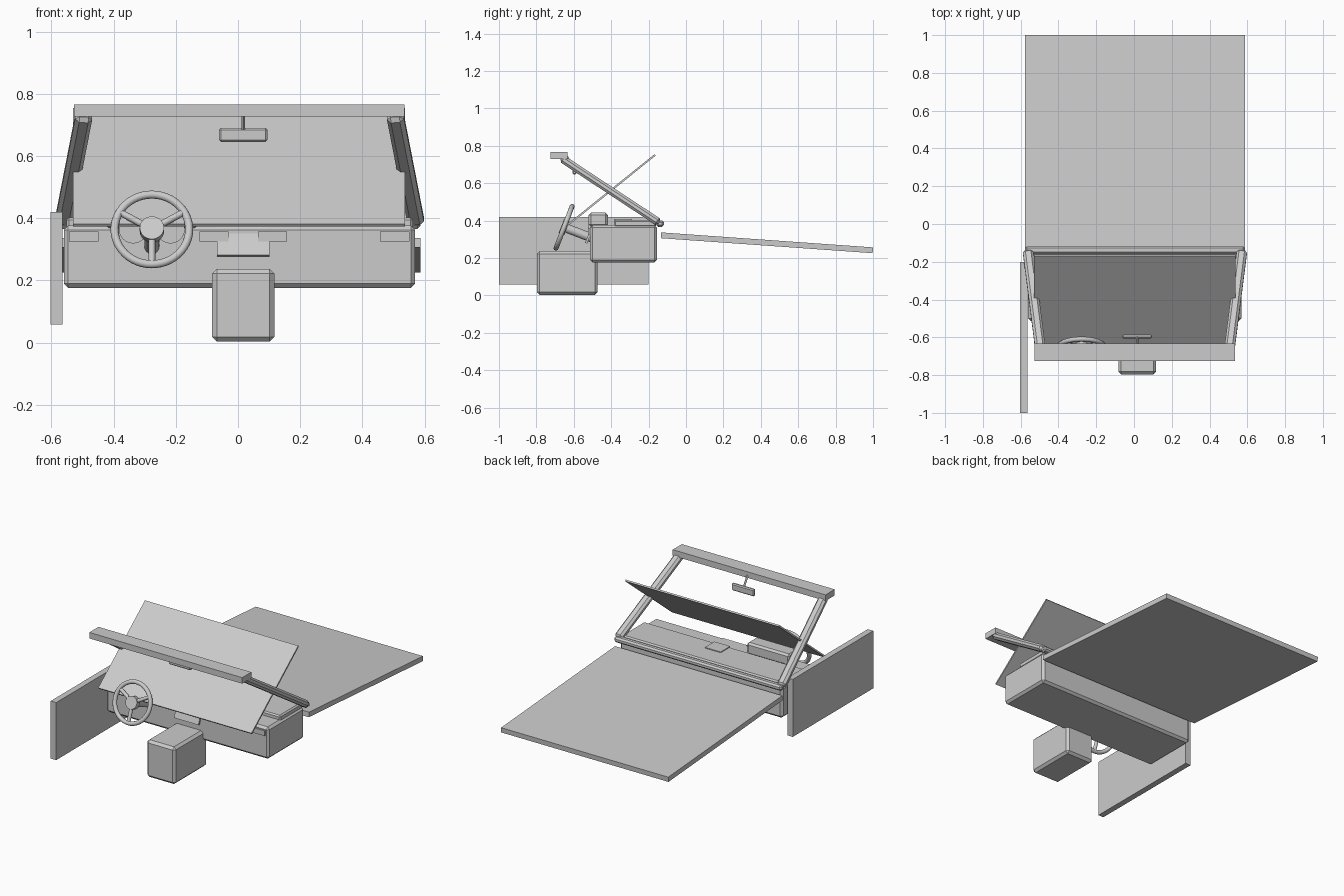
import bpy
import math
from mathutils import Vector, Matrix

if "Cube" in bpy.data.objects:
    bpy.data.objects.remove(bpy.data.objects["Cube"])

CX = 0.005    # body centre line
MX = 0.017    # console / mirror / screen centre line


def finish(ob, bevel, segments=1):
    if bevel:
        m = ob.modifiers.new("bevel", 'BEVEL')
        m.width = bevel
        m.segments = segments
        m.limit_method = 'ANGLE'
    return ob


def box(name, lo, hi, bevel=0.0):
    """Axis-aligned box from two corners."""
    lo, hi = Vector(lo), Vector(hi)
    bpy.ops.mesh.primitive_cube_add(size=1)
    ob = bpy.context.object
    ob.name = name
    ob.data.transform(Matrix.Translation((lo + hi) / 2) @ Matrix.Diagonal((*(hi - lo), 1)))
    return finish(ob, bevel)


def slab(name, x0, x1, a, b, thick, bevel=0.0):
    """Tilted plate whose mid-plane runs from a to b in (y, z)."""
    dy, dz = b[0] - a[0], b[1] - a[1]
    bpy.ops.mesh.primitive_cube_add(size=1)
    ob = bpy.context.object
    ob.name = name
    ob.data.transform(Matrix.Diagonal((x1 - x0, math.hypot(dy, dz), thick, 1)))
    ob.location = ((x0 + x1) / 2, (a[0] + b[0]) / 2, (a[1] + b[1]) / 2)
    ob.rotation_euler.x = math.atan2(dz, dy)
    return finish(ob, bevel)


def bar(name, a, b, width, thick, bevel):
    """Beveled square bar between two points, its width kept along x."""
    a, b = Vector(a), Vector(b)
    d = (b - a).normalized()
    n = d.cross(Vector((1, 0, 0))).normalized()
    w = n.cross(d)
    rot = Matrix((w, n, d)).transposed().to_4x4()
    bpy.ops.mesh.primitive_cube_add(size=1)
    ob = bpy.context.object
    ob.name = name
    ob.data.transform(Matrix.Diagonal((width, thick, (b - a).length, 1)))
    ob.matrix_world = Matrix.Translation((a + b) / 2) @ rot
    return finish(ob, bevel)


def rod(name, a, b, r, verts=24):
    """Round rod between two points."""
    a, b = Vector(a), Vector(b)
    bpy.ops.mesh.primitive_cylinder_add(vertices=verts, radius=r, depth=(b - a).length)
    ob = bpy.context.object
    ob.name = name
    ob.rotation_euler = (b - a).to_track_quat('Z', 'Y').to_euler()
    ob.location = (a + b) / 2
    bpy.ops.object.shade_smooth_by_angle()
    return ob


# Hood and door
slab("hood", CX - 0.582, CX + 0.582, (-0.134, 0.321), (0.999, 0.241), 0.031)
box("door_panel", (-0.603, -1.0, 0.058), (-0.565, -0.2, 0.42))

# Dashboard body, top pad and cowl
box("dashboard", (CX - 0.565, -0.513, 0.176), (CX + 0.565, -0.155, 0.376), 0.014)
box("dash_top_pad", (CX - 0.557, -0.385, 0.365), (CX + 0.557, -0.16, 0.402), 0.008)
box("cowl_bar", (CX - 0.582, -0.158, 0.366), (CX + 0.582, -0.118, 0.4), 0.01)
box("defrost_plate", (MX - 0.055, -0.385, 0.4), (MX + 0.055, -0.29, 0.407))

# Instrument cluster
SX = -0.277
box("instrument_hood", (SX - 0.15, -0.52, 0.368), (SX + 0.15, -0.418, 0.442), 0.012)
for s in (-1, 1):
    gx = SX + s * 0.06
    rod("gauge", (gx, -0.522, 0.365), (gx, -0.5, 0.365), 0.046, 32)

# Air vents and centre screen
for vx in (-0.496, -0.077, 0.111, 0.504):
    box("air_vent", (vx - 0.047, -0.523, 0.326), (vx + 0.047, -0.505, 0.358))
slab("center_screen", MX - 0.085, MX + 0.085, (-0.534, 0.279), (-0.497, 0.376), 0.012)

# Centre console
box("center_console", (MX - 0.1, -0.797, 0.003), (MX + 0.1, -0.472, 0.237), 0.015)

# Windshield, roof header and pillars
slab("windshield", CX - 0.535, CX + 0.532, (-0.63, 0.378), (-0.165, 0.751), 0.01)
box("roof_header", (CX - 0.533, -0.724, 0.728), (CX + 0.531, -0.633, 0.766))
for s in (-1, 1):
    bar("windshield_pillar", (CX + s * 0.567, -0.142, 0.388),
        (CX + s * 0.5, -0.665, 0.732), 0.055, 0.042, 0.013)

# Rear-view mirror
rod("mirror_stem", (MX, -0.637, 0.742), (MX, -0.598, 0.68), 0.006, 12)
box("rear_view_mirror", (MX - 0.078, -0.607, 0.646), (MX + 0.078, -0.586, 0.69), 0.006)

# Steering wheel, built in its own tilted plane
tilt = math.radians(21)
center = Vector((SX, -0.652, 0.364))
up = Vector((0, math.sin(tilt), math.cos(tilt)))
right = Vector((1, 0, 0))
axis = Vector((0, math.cos(tilt), -math.sin(tilt)))
bpy.ops.mesh.primitive_torus_add(location=center, major_radius=0.12, minor_radius=0.013,
                                 major_segments=48, minor_segments=12)
rim = bpy.context.object
rim.name = "steering_rim"
rim.rotation_euler = axis.to_track_quat('Z', 'Y').to_euler()
bpy.ops.object.shade_smooth_by_angle(angle=math.radians(60))
rod("steering_hub", center - axis * 0.016, center + axis * 0.016, 0.039, 32)
for deg in (30, 150, 270):
    t = math.radians(deg)
    d = right * math.cos(t) + up * math.sin(t)
    rod("steering_spoke", center + d * 0.02, center + d * 0.118, 0.011, 16)
rod("steering_column", center, center + axis * 0.17, 0.024)
